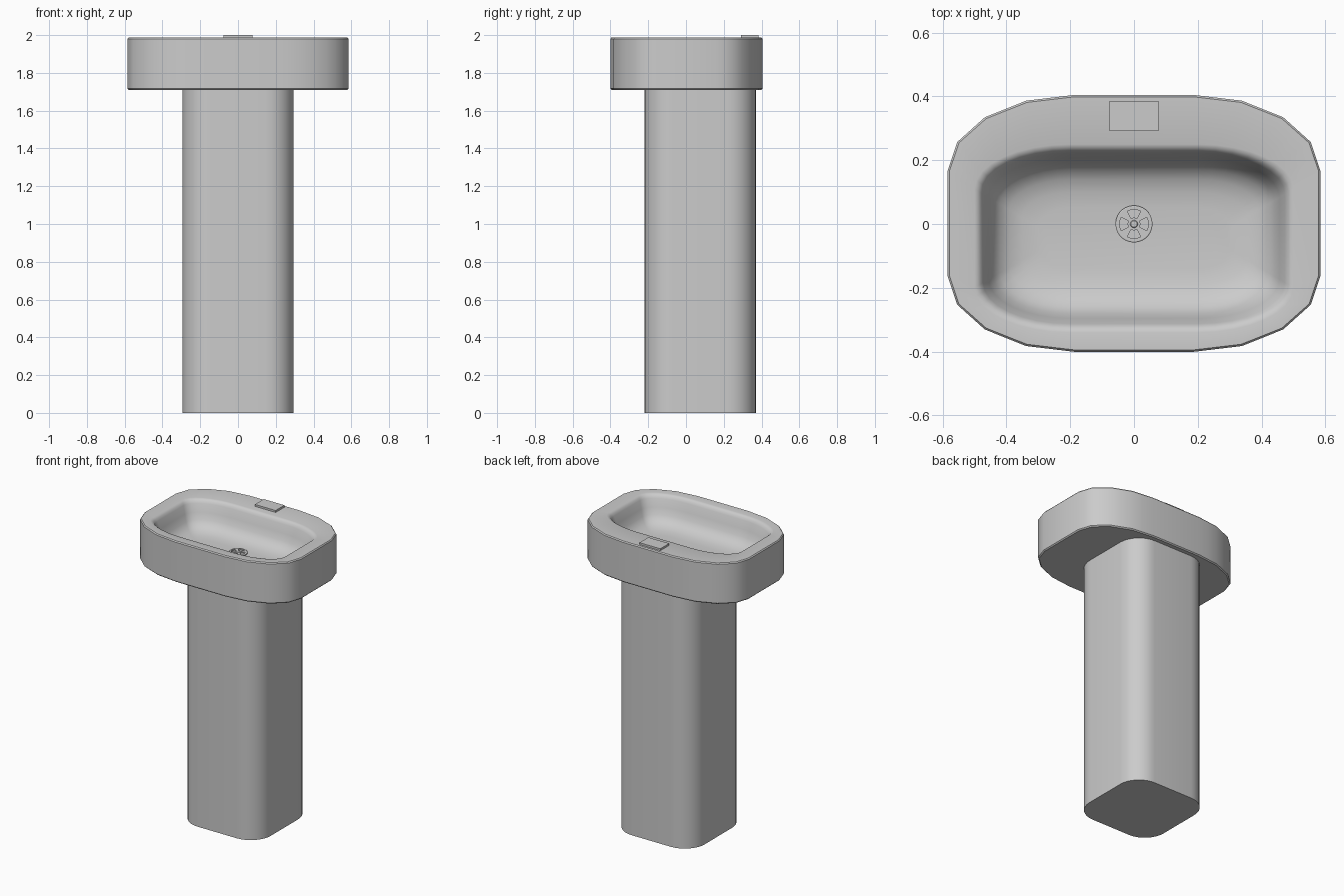
import bpy, bmesh, math

if "Cube" in bpy.data.objects:
    bpy.data.objects.remove(bpy.data.objects["Cube"])


def outline(cy, hx, hy, rx, ry, z, n=8, faceted=False):
    """Rounded rectangle with elliptical corners; faceted keeps half the corners flat."""
    pts = []
    for q, (sx, sy) in enumerate([(1, 1), (-1, 1), (-1, -1), (1, -1)]):
        def arc(i):
            a = math.pi / 2 * (q + i / n)
            return (sx * (hx - rx) + rx * math.cos(a),
                    cy + sy * (hy - ry) + ry * math.sin(a))
        for i in range(n + 1):
            if faceted and i % 2:
                (ax, ay), (bx, by) = arc(i - 1), arc(i + 1)
                p = ((ax + bx) / 2, (ay + by) / 2)
            else:
                p = arc(i)
            pts.append((p[0], p[1], z))
    return pts


def finish(name, bm, angle=30):
    bmesh.ops.recalc_face_normals(bm, faces=bm.faces)
    me = bpy.data.meshes.new(name)
    bm.to_mesh(me)
    bm.free()
    ob = bpy.data.objects.new(name, me)
    bpy.context.collection.objects.link(ob)
    bpy.ops.object.select_all(action='DESELECT')
    ob.select_set(True)
    bpy.context.view_layer.objects.active = ob
    bpy.ops.object.shade_smooth_by_angle(angle=math.radians(angle))
    return ob


def loft(name, rings, angle=30):
    """Skin a stack of equal-length rings and cap both ends."""
    bm = bmesh.new()
    vs = [[bm.verts.new(p) for p in r] for r in rings]
    for a, b in zip(vs, vs[1:]):
        for i in range(len(a)):
            j = (i + 1) % len(a)
            bm.faces.new((a[i], a[j], b[j], b[i]))
    bm.faces.new(vs[0])
    bm.faces.new(vs[-1])
    return finish(name, bm, angle)


# Pedestal: rounded square column
loft("pedestal", [outline(0.075, 0.295, 0.295, 0.15, 0.15, z) for z in (0, 1.715)])

# Basin: faceted outer wall with fine bevels, then the rounded lip and bowl
rings = []
for d, z in [(0.007, 1.71), (0, 1.717), (0, 1.98), (0.006, 1.987)]:
    rings.append(outline(0.002, 0.585 - d, 0.403 - d, 0.4 - d, 0.24 - d, z, faceted=True))
for d, z in [(0, 1.987), (0.01, 1.984), (0.019, 1.976), (0.027, 1.962), (0.044, 1.91),
             (0.06, 1.868), (0.08, 1.84), (0.11, 1.82), (0.15, 1.808), (0.2, 1.802)]:
    rings.append(outline(-0.045, 0.5 - d, 0.295 - d, 0.3 - d,
                         max(0.14 - d * 0.4, 0.06), z))
loft("basin", rings, 35)

# Tap plate on the back rim
bm = bmesh.new()
bmesh.ops.create_cube(bm, size=1)
for v in bm.verts:
    v.co = (v.co.x * 0.155, 0.338 + v.co.y * 0.094, 1.99 + v.co.z * 0.02)
finish("tap_plate", bm)

# Drain: disc with four sunken slots between spokes
bm = bmesh.new()
N, TOP = 32, 1.812
radii = [(0.058, 1.798), (0.058, TOP - 0.002), (0.055, TOP), (0.045, TOP),
         (0.02, TOP), (0.012, TOP), (0.01, TOP + 0.003)]
vs = [[bm.verts.new((r * math.cos(2 * math.pi * (i - 0.5) / N),
                     r * math.sin(2 * math.pi * (i - 0.5) / N), z)) for i in range(N)]
      for r, z in radii]
slots = []
for k in range(len(vs) - 1):
    for i in range(N):
        j = (i + 1) % N
        f = bm.faces.new((vs[k][i], vs[k][j], vs[k + 1][j], vs[k + 1][i]))
        if k == 3 and (i + 2) % 8 < 5:
            slots.append(f)
bm.faces.new(vs[-1])
ext = bmesh.ops.extrude_face_region(bm, geom=slots)
moved = [g for g in ext["geom"] if isinstance(g, bmesh.types.BMVert)]
bmesh.ops.translate(bm, verts=moved, vec=(0, 0, -0.008))
bmesh.ops.delete(bm, geom=[f for f in slots if f.is_valid], context='FACES')
finish("drain", bm)
